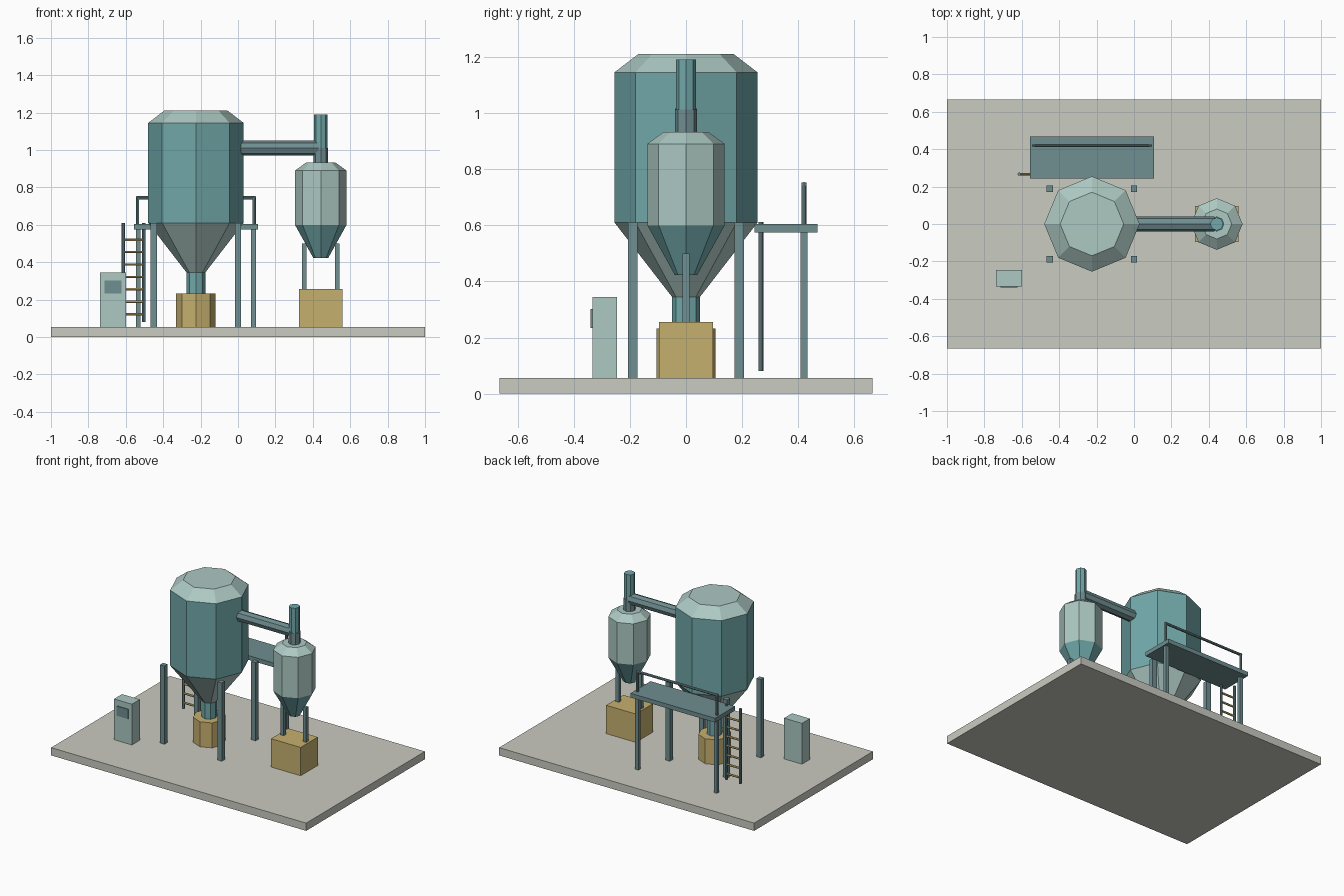
import bpy, bmesh, math
from mathutils import Vector

if "Cube" in bpy.data.objects:
    bpy.data.objects.remove(bpy.data.objects["Cube"])


def material(name, r, g, b):
    m = bpy.data.materials.new(name)
    lin = [((c / 255 + 0.055) / 1.055) ** 2.4 for c in (r, g, b)]
    m.diffuse_color = (*lin, 1)
    m.use_nodes = True
    m.node_tree.nodes["Principled BSDF"].inputs["Base Color"].default_value = m.diffuse_color
    return m


TEAL = material("teal_paint", 113, 168, 170)
PALE = material("pale_green_paint", 172, 200, 194)
STEEL = material("blue_grey_steel", 112, 142, 145)
GOLD = material("ochre_paint", 198, 176, 111)
CONCRETE = material("concrete", 202, 203, 193)


def finish(name, bm, mats):
    bmesh.ops.recalc_face_normals(bm, faces=bm.faces)
    me = bpy.data.meshes.new(name)
    bm.to_mesh(me)
    bm.free()
    for m in mats:
        me.materials.append(m)
    ob = bpy.data.objects.new(name, me)
    bpy.context.collection.objects.link(ob)
    return ob


def box(name, lo, hi, mat):
    """Cuboid between two corners."""
    bm = bmesh.new()
    bmesh.ops.create_cube(bm, size=1)
    for v in bm.verts:
        v.co = [(a + b) / 2 + c * (b - a) for a, b, c in zip(lo, hi, v.co)]
    return finish(name, bm, [mat])


def post(name, x, y, size, z0, z1, mat):
    h = size / 2
    return box(name, (x - h, y - h, z0), (x + h, y + h, z1), mat)


def lathe(name, x, y, profile, mats, sides=8):
    """Faceted vessel from (radius, z) points, one material per band."""
    bm = bmesh.new()
    rings = []
    for r, z in profile:
        rings.append([bm.verts.new((x + r * math.cos(math.tau * i / sides),
                                    y + r * math.sin(math.tau * i / sides), z))
                      for i in range(sides)])
    slots = list(dict.fromkeys(mats))
    for lower, upper, mat in zip(rings, rings[1:], mats):
        for i in range(sides):
            j = (i + 1) % sides
            f = bm.faces.new((lower[i], lower[j], upper[j], upper[i]))
            f.material_index = slots.index(mat)
    bm.faces.new(rings[0][::-1]).material_index = slots.index(mats[0])
    bm.faces.new(rings[-1]).material_index = slots.index(mats[-1])
    return finish(name, bm, slots)


def rod(name, a, b, r, mat, sides=8):
    """Faceted cylinder between two points."""
    a, b = Vector(a), Vector(b)
    ob = lathe(name, 0, 0, [(r, 0), (r, (b - a).length)], [mat], sides)
    ob.rotation_euler = (b - a).to_track_quat('Z', 'Y').to_euler()
    ob.location = a
    return ob


FLOOR = 0.055
TX, CX = -0.225, 0.4425   # tank and collector axes

# Base slab
box("base_slab", (-1, -0.665, 0), (1, 0.665, FLOOR), CONCRETE)

# Main tank with hopper, outlet and drum
lathe("main_tank", TX, 0,
      [(0.05, 0.345), (0.255, 0.61), (0.255, 1.145), (0.17, 1.21)],
      [PALE, TEAL, PALE])
lathe("tank_outlet", TX, 0, [(0.05, 0.22), (0.05, 0.355)], [TEAL])
lathe("collection_drum", TX, 0, [(0.106, FLOOR), (0.106, 0.232)], [GOLD])
for sx in (-1, 1):
    for sy in (-1, 1):
        post("tank_leg", TX + sx * 0.225, sy * 0.189, 0.034, FLOOR, 0.61, STEEL)

# Collector with its bin and two supports
lathe("collector", CX, 0,
      [(0.04, 0.423), (0.138, 0.60), (0.138, 0.89), (0.08, 0.932)],
      [TEAL, PALE, PALE])
box("collector_bin", (CX - 0.116, -0.096, FLOOR), (CX + 0.116, 0.096, 0.256), GOLD)
for sx in (-1, 1):
    post("collector_support", CX + sx * 0.088, 0, 0.026, 0.25, 0.5, STEEL)

# Duct from tank to collector, and exhaust stack
rod("duct", (0.0, 0, 1.01), (0.43, 0, 1.01), 0.04, STEEL)
lathe("duct_drop", CX, 0, [(0.04, 0.92), (0.04, 1.012)], [STEEL])
lathe("exhaust_stack", CX, 0, [(0.035, 1.0), (0.035, 1.19)], [TEAL])

# Service platform with legs and handrail
box("platform", (-0.556, 0.244, 0.574), (0.107, 0.468, 0.604), STEEL)
for sx in (-1, 1):
    post("platform_leg", TX + sx * 0.308, 0.42, 0.025, FLOOR, 0.58, STEEL)
    x = TX + sx * 0.312
    rod("rail_post", (x, 0.42, 0.595), (x, 0.42, 0.752), 0.009, STEEL)
rod("handrail", (TX - 0.318, 0.42, 0.745), (TX + 0.318, 0.42, 0.745), 0.009, STEEL)

# Ladder
for x in (-0.614, -0.504):
    rod("ladder_rail", (x, 0.267, 0.08), (x, 0.267, 0.611), 0.009, STEEL)
for i in range(7):
    z = 0.122 + i * 0.0665
    rod("ladder_rung", (-0.614, 0.267, z), (-0.504, 0.267, z), 0.007, GOLD, 6)

# Control cabinet with display plate
box("control_cabinet", (-0.738, -0.334, FLOOR), (-0.598, -0.245, 0.344), PALE)
box("cabinet_display", (-0.713, -0.34, 0.234), (-0.624, -0.332, 0.302), STEEL)
